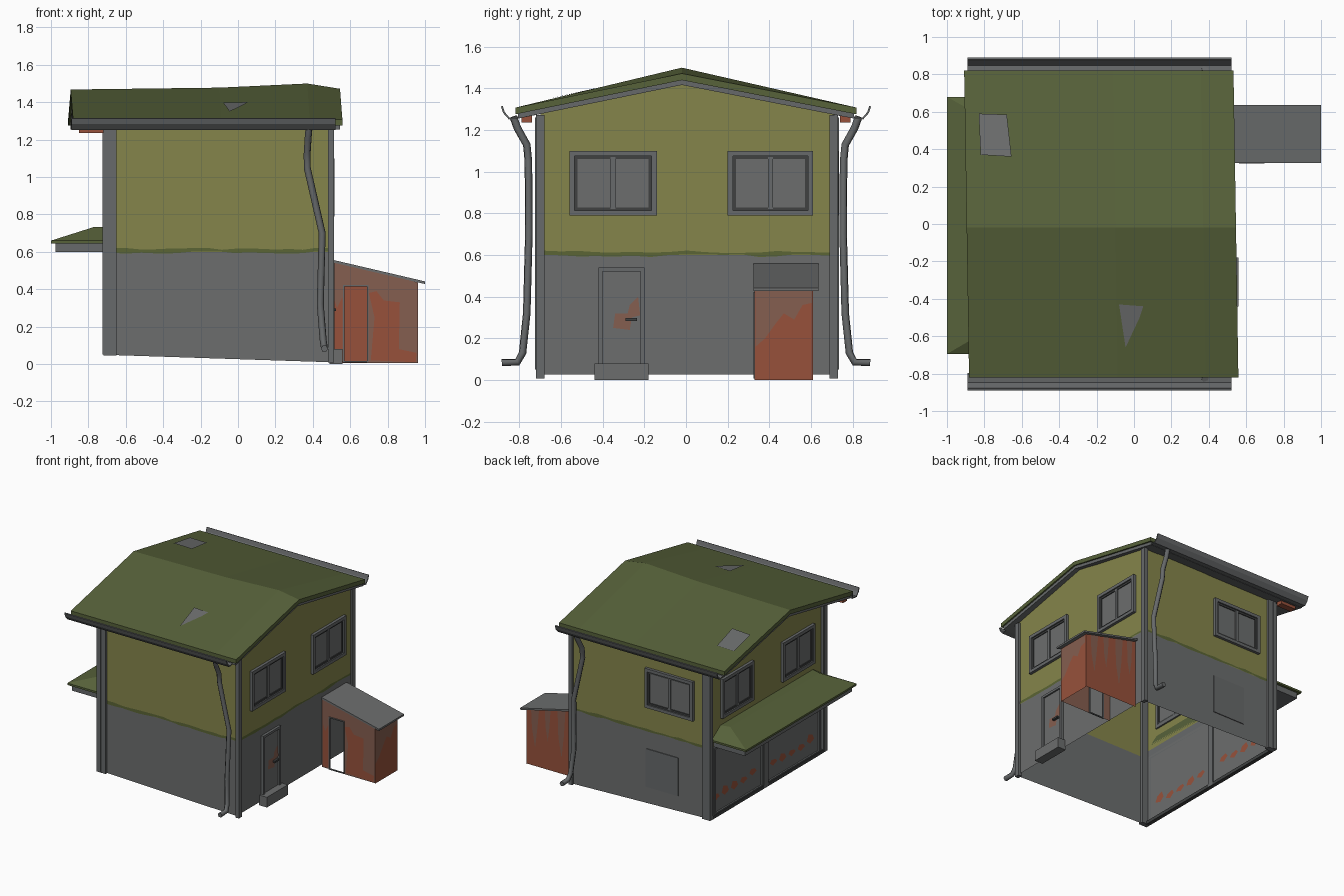
import bpy, bmesh, math, random
from mathutils import Vector

if "Cube" in bpy.data.objects:
    bpy.data.objects.remove(bpy.data.objects["Cube"])
random.seed(4)

def mat(name, c):
    m = bpy.data.materials.new(name)
    m.diffuse_color = (*c, 1)
    m.use_nodes = True
    m.node_tree.nodes["Principled BSDF"].inputs["Base Color"].default_value = m.diffuse_color
    return m

GREY = mat("concrete grey", (0.15, 0.155, 0.155))
METAL = mat("trim grey", (0.135, 0.142, 0.145))
DARK = mat("dark metal", (0.05, 0.053, 0.053))
LIME = mat("lime plaster", (0.235, 0.235, 0.07))
ROOF = mat("mossy roof green", (0.095, 0.122, 0.042))
MOSS = mat("moss band", (0.105, 0.13, 0.035))
RUST = mat("rust orange", (0.31, 0.083, 0.044))
BROWN = mat("faded rust", (0.235, 0.112, 0.08))

def make(name, verts, faces, m, out=None):
    """Mesh object; closed meshes get consistent normals, single plates face 'out'."""
    bm = bmesh.new()
    vs = [bm.verts.new(v) for v in verts]
    for f in faces:
        bm.faces.new([vs[i] for i in f])
    bm.normal_update()
    if out is None:
        bmesh.ops.recalc_face_normals(bm, faces=bm.faces)
    else:
        for f in bm.faces:
            if f.normal.dot(Vector(out)) < 0:
                f.normal_flip()
    me = bpy.data.meshes.new(name)
    bm.to_mesh(me)
    bm.free()
    me.materials.append(m)
    ob = bpy.data.objects.new(name, me)
    bpy.context.collection.objects.link(ob)
    return ob

BOXF = [(0, 1, 3, 2), (4, 5, 7, 6), (0, 1, 5, 4), (2, 3, 7, 6), (0, 2, 6, 4), (1, 3, 7, 5)]

def box(name, x, y, z, m):
    return make(name, [(a, b, c) for a in x for b in y for c in z], BOXF, m)

# Each wall is addressed by (u along it, v height, d outwards)
WALLS = {
    "front": (lambda u, v, d: (u, -0.70 - d, v), (0, -1, 0)),
    "back": (lambda u, v, d: (u, 0.71 + d, v), (0, 1, 0)),
    "right": (lambda u, v, d: (0.495 + d, u, v), (1, 0, 0)),
    "left": (lambda u, v, d: (-0.70 - d, u, v), (-1, 0, 0)),
    "shed_front": (lambda u, v, d: (u, 0.33 - d, v), (0, -1, 0)),
    "shed_back": (lambda u, v, d: (u, 0.61 + d, v), (0, 1, 0)),
    "shed_end": (lambda u, v, d: (0.962 + d, u, v), (1, 0, 0)),
}

def plate(name, wall, pts, m, d=0.0):
    P, n = WALLS[wall]
    return make(name, [P(u, v, d) for u, v in pts], [range(len(pts))], m, n)

def wbox(name, wall, u, v, d, m):
    P, _ = WALLS[wall]
    return make(name, [P(a, b, c) for a in u for b in v for c in d], BOXF, m)

def ring(name, wall, u, v, w, d, m):
    """Rectangular frame of width w lying on a wall."""
    P, _ = WALLS[wall]
    def rect(k, dd):
        return [P(a, b, dd) for a, b in ((u[0]+k, v[0]+k), (u[1]-k, v[0]+k), (u[1]-k, v[1]-k), (u[0]+k, v[1]-k))]
    vs = rect(0, d[0]) + rect(0, d[1]) + rect(w, d[1]) + rect(w, d[0])
    fs = [(4*r+i, 4*r+(i+1) % 4, 4*((r+1) % 4)+(i+1) % 4, 4*((r+1) % 4)+i) for r in range(4) for i in range(4)]
    return make(name, vs, fs, m)

# Walls: grey base and lime storey, open underneath
def base(x):
    return 0.05 - 0.033 * (x + 0.72)
for w in ("front", "back"):
    plate(w + "_wall_lower", w, [(-0.7, base(-0.7)), (0.495, base(0.495)), (0.495, 0.6), (-0.7, 0.6)], GREY)
    plate(w + "_wall_upper", w, [(-0.7, 0.6), (0.495, 0.6), (0.495, 1.29), (-0.7, 1.29)], LIME)
for w, b in (("right", 0.025), ("left", 0.05)):
    plate(w + "_wall_lower", w, [(-0.7, b), (0.71, b), (0.71, 0.6), (-0.7, 0.6)], GREY)
    plate(w + "_wall_upper", w, [(-0.7, 0.6), (0.71, 0.6), (0.71, 1.28), (-0.02, 1.42), (-0.7, 1.28)], LIME)

# Ragged moss line between the storeys
for w, u0, u1 in (("front", -0.66, 0.49), ("back", -0.66, 0.49), ("right", -0.69, 0.7)):
    us = [u0 + (u1 - u0) * i / 16 for i in range(17)]
    low = [(u, 0.598 + random.uniform(-0.008, 0.006)) for u in us]
    top = [(u, 0.615 + random.uniform(-0.005, 0.007)) for u in us]
    plate(w + "_moss_line", w, low + top[::-1], MOSS, 0.003)

# Corner posts
for xn, xs in (("left", (-0.72, -0.65)), ("right", (0.482, 0.512))):
    for yn, ys in (("front", (-0.72, -0.68)), ("back", (0.69, 0.73))):
        box(f"corner_post_{yn}_{xn}", xs, ys, (base(xs[0]) - 0.003, 1.272), METAL)
box("corner_post_cap_front", (-0.725, -0.69), (-0.725, -0.69), (0.05, 1.26), METAL)
box("corner_post_cap_back", (-0.725, -0.69), (0.70, 0.735), (0.05, 1.26), METAL)

# Windows
def window(wall, u0, u1, v0=0.79, v1=1.10):
    n = wall + "_window"
    ring(n + "_frame", wall, (u0, u1), (v0, v1), 0.025, (-0.012, 0.022), METAL)
    ring(n + "_sash", wall, (u0 + 0.025, u1 - 0.025), (v0 + 0.025, v1 - 0.025), 0.014, (-0.01, 0.012), DARK)
    wbox(n + "_glass", wall, (u0 + 0.03, u1 - 0.03), (v0 + 0.03, v1 - 0.03), (-0.006, 0.005), GREY)
    c = (u0 + u1) / 2
    wbox(n + "_mullion", wall, (c - 0.012, c + 0.012), (v0 + 0.03, v1 - 0.03), (-0.01, 0.014), METAL)
for w, a, b in (("right", -0.56, -0.14), ("right", 0.20, 0.61), ("left", -0.58, -0.18),
                ("left", 0.18, 0.57), ("back", -0.57, -0.15)):
    window(w, a, b)

# Blank hatch on the back wall
wbox("back_hatch", "back", (-0.43, -0.15), (0.16, 0.46), (0.0, 0.006), METAL)

# Side door, handle, step
ring("door_frame", "right", (-0.42, -0.20), (0.06, 0.54), 0.018, (0, 0.02), METAL)
wbox("door_leaf", "right", (-0.402, -0.218), (0.078, 0.522), (0, 0.008), GREY)
plate("door_rust", "right", [(-0.35, 0.25), (-0.27, 0.24), (-0.26, 0.30), (-0.22, 0.31), (-0.23, 0.40),
                             (-0.27, 0.36), (-0.28, 0.32), (-0.34, 0.32)], BROWN, 0.011)
wbox("door_handle", "right", (-0.29, -0.235), (0.283, 0.297), (0.01, 0.03), DARK)
box("door_step", (0.49, 0.56), (-0.44, -0.18), (0.0, 0.08), GREY)

# Large double doors on the left wall
for i, (a, b) in enumerate(((-0.66, 0.005), (0.055, 0.66))):
    ring(f"garage_frame_{i}", "left", (a, b), (0.06, 0.59), 0.015, (0, 0.012), METAL)
    for k in range(5):
        u = a + 0.07 + k * 0.115
        h = random.uniform(0.03, 0.06)
        v = 0.17 + random.uniform(0, 0.04)
        pts = [(u, v), (u + 0.05, v - 0.02), (u + 0.09, v + 0.01), (u + 0.07, v + h), (u + 0.02, v + h * 0.7)]
        plate("garage_rust", "left", pts, RUST, 0.003)
        plate("garage_rust_inside", "left", pts, RUST, -0.003)
wbox("garage_post", "left", (0.005, 0.055), (0.05, 0.6), (-0.01, 0.02), METAL)
wbox("garage_sill", "left", (-0.69, 0.69), (0.045, 0.07), (-0.01, 0.02), DARK)

# Awning over the doors
box("awning_fascia", (-0.975, -0.70), (-0.675, 0.66), (0.60, 0.65), METAL)
av = [(x, y, z) for z in (0.645, 0.66) for x, y in ((-0.7, -0.695), (-1.0, -0.695), (-1.0, 0.68), (-0.7, 0.68))]
av += [(-0.7, -0.58, 0.735), (-0.77, -0.56, 0.733), (-0.77, 0.55, 0.733), (-0.7, 0.57, 0.735)]
make("awning_roof", av, [(0, 1, 2, 3), (8, 9, 10, 11)] +
     [(r+i, r+(i+1) % 4, r+4+(i+1) % 4, r+4+i) for r in (0, 4) for i in range(4)], ROOF)

# Main roof: sagging ridge, green slab over a grey slab
RIDGE = [(-0.895, 1.468), (-0.1, 1.478), (0.37, 1.50), (0.545, 1.472)]
def roof_z(x, y):
    for (x0, z0), (x1, z1) in zip(RIDGE, RIDGE[1:]):
        if x <= x1 or x1 == RIDGE[-1][0]:
            r = z0 + (z1 - z0) * (x - x0) / (x1 - x0)
            break
    t = (y + 0.02) / (0.84 if y > -0.02 else 0.80)
    return r + (1.308 - r) * abs(t)

def slab(name, top, thick, inset, m):
    vs, fs = [], []
    for i, (x, _) in enumerate(RIDGE):
        sx = inset if i == 0 else -inset if i == 3 else 0
        for dz in (top, top - thick):
            for y in (-0.82 + inset, -0.02, 0.82 - inset):
                vs.append((x + sx - 0.016 * y, y, roof_z(x, y) + dz))
    loop = [0, 1, 2, 5, 4, 3]
    for i in range(3):
        for k in range(6):
            a, b = loop[k], loop[(k + 1) % 6]
            fs.append((6*i+a, 6*i+b, 6*i+6+b, 6*i+6+a))
    for e in (0, 18):
        fs += [(e, e+1, e+4, e+3), (e+1, e+2, e+5, e+4)]
    make(name, vs, fs, m)
slab("roof_cover", 0.0, 0.032, 0.0, ROOF)
slab("roof_soffit", -0.031, 0.024, 0.012, METAL)

# Bare patches on the roof
for pts in ([(-0.83, 0.59), (-0.68, 0.585), (-0.655, 0.36), (-0.82, 0.37)],
            [(-0.08, -0.43), (0.05, -0.44), (0.03, -0.50), (-0.045, -0.66)]):
    make("roof_bare_patch", [(x, y, roof_z(x, y) + 0.008) for x, y in pts], [range(len(pts))], GREY, (0, 0, 1))

# Gutters, downpipes and exposed rafter ends on both eaves
for n, s, o in (("front", -1, 0.0), ("back", 1, 0.0)):
    prof = [(0.80, 1.295), (0.80, 1.262), (0.85, 1.256), (0.875, 1.285), (0.885, 1.315)]
    k = len(prof)
    g = make(n + "_gutter", [(x, s * y, z) for x in (-0.89, 0.52) for y, z in prof],
             [(i, i+1, k+i+1, k+i) for i in range(k - 1)], METAL)
    so = g.modifiers.new("thickness", "SOLIDIFY")
    so.thickness, so.offset = 0.009, 0
    cu = bpy.data.curves.new(n + "_downpipe", "CURVE")
    cu.dimensions = "3D"
    cu.bevel_depth, cu.bevel_resolution, cu.use_fill_caps = 0.019, 1, True
    path = [(0.38, 0.83, 1.265), (0.375, 0.81, 1.21), (0.37, 0.765, 1.13), (0.37, 0.757, 1.05), (0.45, 0.755, 0.70),
            (0.44, 0.765, 0.32), (0.455, 0.785, 0.13), (0.462, 0.81, 0.085), (0.462, 0.885, 0.083)]
    sp = cu.splines.new("POLY")
    sp.points.add(len(path) - 1)
    for p, (x, y, z) in zip(sp.points, path):
        p.co = (x, s * y, z, 1)
    cu.materials.append(METAL)
    ob = bpy.data.objects.new(n + "_downpipe", cu)
    bpy.context.collection.objects.link(ob)
    box(n + "_rafter_end", (-0.85, -0.72), sorted((s * 0.74, s * 0.79)), (1.236, 1.275), RUST)

# Lean-to shed with an open doorway
def shed_z(x):
    return 0.545 - 0.24 * (x - 0.51)
def strip(x0, x1, z0):
    return [(x0, z0), (x1, z0), (x1, shed_z(x1)), (x0, shed_z(x0))]
plate("shed_front_left", "shed_front", strip(0.50, 0.57, 0.01), BROWN)
plate("shed_front_lintel", "shed_front", strip(0.57, 0.69, 0.415), BROWN)
plate("shed_front_right", "shed_front", strip(0.69, 0.962, 0.005), BROWN)
plate("shed_back", "shed_back", strip(0.50, 0.962, 0.005), RUST)
plate("shed_end", "shed_end", [(0.33, 0), (0.61, 0), (0.61, 0.436), (0.33, 0.436)], RUST)
ring("shed_doorway_trim", "shed_front", (0.562, 0.698), (0.008, 0.422), 0.008, (-0.004, 0.006), METAL)
plate("shed_front_rust_low", "shed_front", [(0.51, 0.02), (0.56, 0.02), (0.56, 0.36), (0.53, 0.30), (0.51, 0.36)], RUST, 0.003)
plate("shed_front_rust", "shed_front", [(0.71, 0.02), (0.95, 0.01), (0.955, 0.06), (0.86, 0.08), (0.865, 0.33),
      (0.78, 0.34), (0.74, 0.39), (0.70, 0.38), (0.73, 0.25)], RUST, 0.003)
plate("shed_end_fade", "shed_end", [(0.335, 0.43), (0.605, 0.43), (0.605, 0.37), (0.56, 0.36), (0.52, 0.29), (0.47, 0.32),
      (0.43, 0.27), (0.38, 0.20), (0.335, 0.16)], BROWN, 0.003)
for x, w, h in ((0.53, 0.05, 0.2), (0.62, 0.07, 0.32), (0.75, 0.05, 0.22), (0.85, 0.07, 0.3)):
    plate("shed_back_fade", "shed_back", [(x, shed_z(x)), (x + w, shed_z(x + w)), (x + w * 0.9, 0.45 - h / 2),
          (x + w * 0.5, 0.45 - h), (x + w * 0.2, 0.42 - h / 3)], BROWN, 0.003)
make("shed_roof", [(x, y, z + t) for x, z in ((0.50, 0.545), (1.0, 0.428)) for y in (0.325, 0.637) for t in (0, 0.014)],
     BOXF, GREY)
